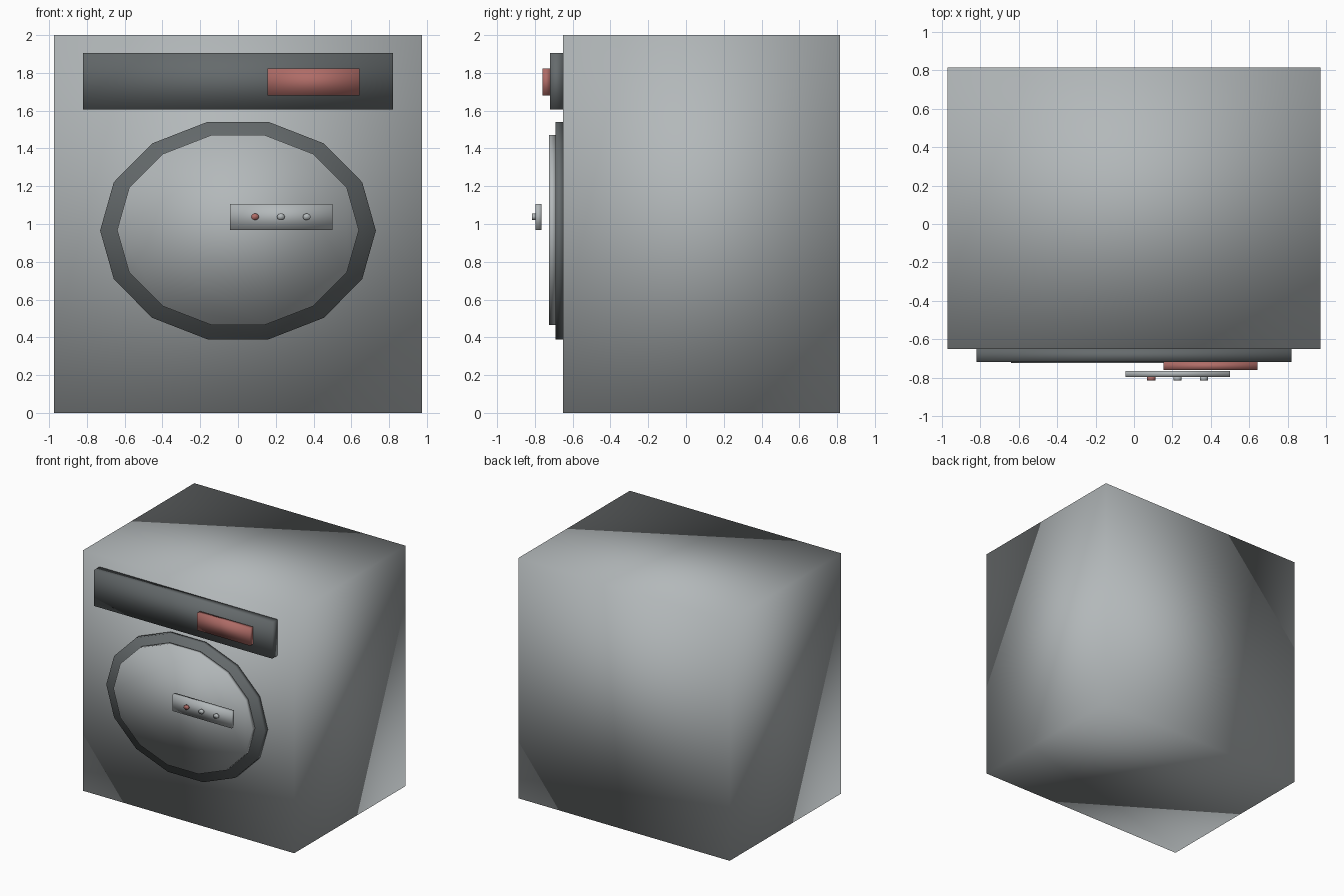
import bpy
import bmesh
from math import cos, sin, tau

cube = bpy.data.objects.get("Cube")
if cube:
    bpy.data.objects.remove(cube, do_unlink=True)


def make_material(name, rgb):
    mat = bpy.data.materials.new(name)
    mat.use_nodes = True
    color = (*rgb, 1.0)
    mat.diffuse_color = color
    mat.node_tree.nodes["Principled BSDF"].inputs["Base Color"].default_value = color
    return mat


light_grey = make_material("light_grey", (0.45, 0.48, 0.49))
dark_grey = make_material("dark_grey", (0.13, 0.145, 0.15))
muted_red = make_material("muted_red", (0.43, 0.15, 0.135))


def prism(name, outline, y_front, y_back, mat):
    """Extrude an outline in x and z from the front plane to the back plane."""
    bm = bmesh.new()
    front = bm.faces.new([bm.verts.new((x, y_front, z)) for x, z in outline])
    new = bmesh.ops.extrude_face_region(bm, geom=[front], use_keep_orig=True)["geom"]
    moved = [v for v in new if isinstance(v, bmesh.types.BMVert)]
    bmesh.ops.translate(bm, verts=moved, vec=(0, y_back - y_front, 0))
    bmesh.ops.recalc_face_normals(bm, faces=bm.faces)
    for face in bm.faces:
        face.smooth = True
    mesh = bpy.data.meshes.new(name)
    bm.to_mesh(mesh)
    bm.free()
    mesh.materials.append(mat)
    obj = bpy.data.objects.new(name, mesh)
    bpy.context.collection.objects.link(obj)
    return obj


def box(name, x0, x1, z0, z1, y_front, y_back, mat):
    outline = [(x0, z0), (x1, z0), (x1, z1), (x0, z1)]
    return prism(name, outline, y_front, y_back, mat)


def disc(name, x, z, rx, rz, sides, y_front, y_back, mat):
    angles = [tau * i / sides for i in range(sides)]
    outline = [(x + rx * cos(a), z + rz * sin(a)) for a in angles]
    return prism(name, outline, y_front, y_back, mat)


# Cabinet
box("cabinet", -0.973, 0.973, 0, 2, -0.65, 0.815, light_grey)

# Control strip with its display
box("control_panel", -0.82, 0.82, 1.605, 1.905, -0.72, -0.65, dark_grey)
box("display", 0.155, 0.643, 1.68, 1.823, -0.76, -0.72, muted_red)

# Round door: dark rim with a raised light centre
disc("door_rim", 0, 0.965, 0.73, 0.59, 14, -0.69, -0.65, dark_grey)
disc("door_centre", 0, 0.968, 0.64, 0.515, 14, -0.725, -0.69, light_grey)

# Button plate standing off the door, with three buttons
box("button_plate", -0.043, 0.5, 0.968, 1.107, -0.797, -0.765, light_grey)
for i, mat in enumerate((muted_red, light_grey, light_grey)):
    disc(f"button_{i + 1}", 0.09 + 0.137 * i, 1.038, 0.021, 0.018, 10,
         -0.815, -0.797, mat)
